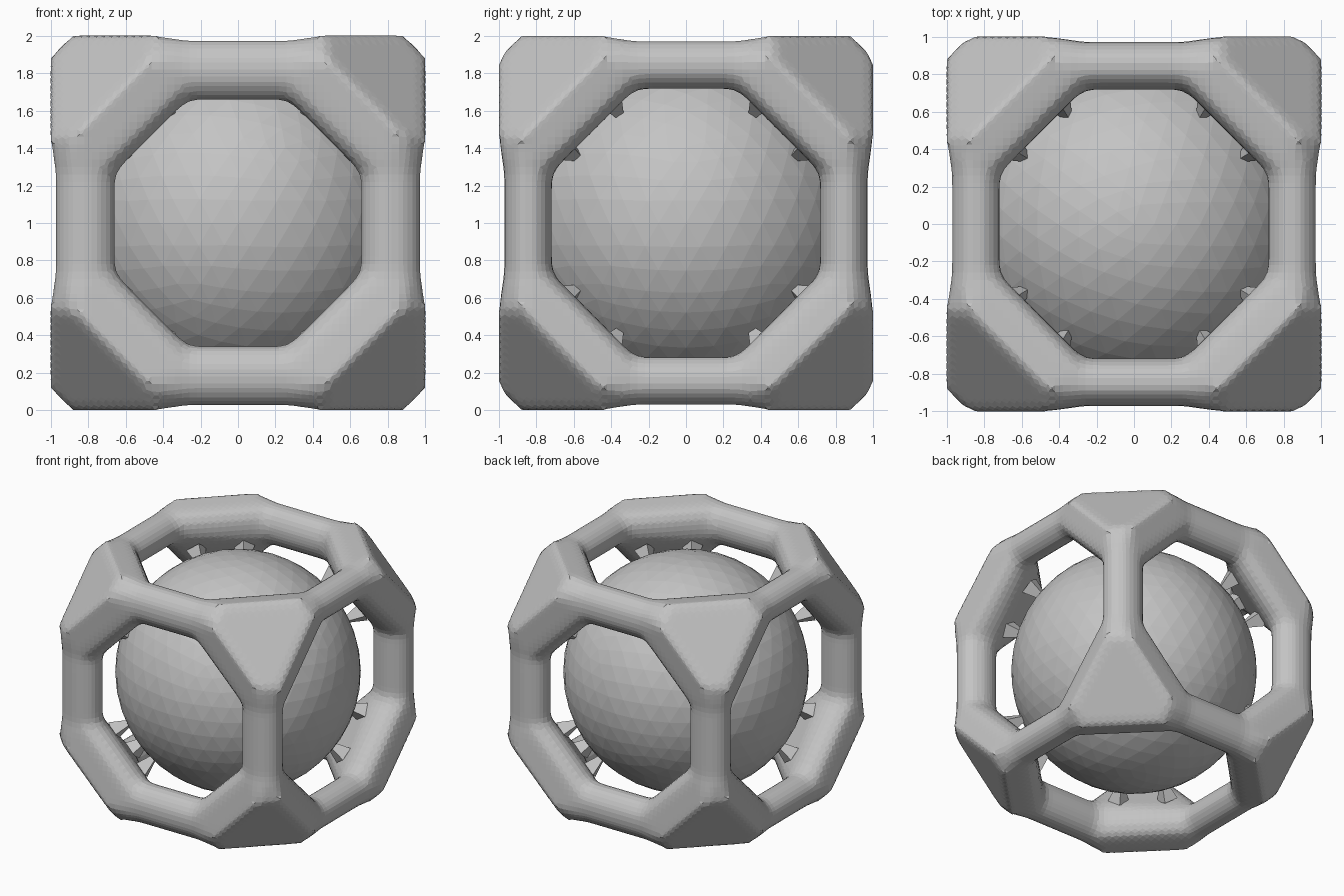
import bpy, bmesh
from math import cos, sin, tau
from itertools import product, permutations
from mathutils import Vector

cube = bpy.data.objects.get("Cube")
if cube:
    bpy.data.objects.remove(cube, do_unlink=True)

CENTRE = Vector((0, 0, 1))
JOINT = 0.27                    # where a bar widens into a corner
OUTER = (0.845, 0.81, 0.845)    # unused axis is replaced per bar
SIDES = 12

grey = bpy.data.materials.new("plain_grey")
grey.use_nodes = True
colour = (0.55, 0.55, 0.55, 1)
grey.diffuse_color = colour
grey.node_tree.nodes["Principled BSDF"].inputs["Base Color"].default_value = colour


def make_object(name, bm):
    bmesh.ops.recalc_face_normals(bm, faces=bm.faces[:])
    mesh = bpy.data.meshes.new(name)
    bm.to_mesh(mesh)
    bm.free()
    mesh.materials.append(grey)
    obj = bpy.data.objects.new(name, mesh)
    obj.location = CENTRE
    bpy.context.collection.objects.link(obj)
    return obj


def bar_ring(axis, signs, along):
    """Oval section of the bar running along an axis; slimmer beside the side holes."""
    points = []
    for i in range(SIDES):
        angle = tau * (i + 0.5) / SIDES
        p = Vector((0, 0, 0))
        p[axis] = along
        for other, wave in zip([a for a in range(3) if a != axis], (cos(angle), sin(angle))):
            slim = axis == 1 or other == 1
            middle, radius = (0.845, 0.132) if slim else (0.815, 0.165)
            p[other] = signs[other] * (middle + radius * wave)
        points.append(p)
    return points


def add_hull(bm, points):
    verts = [bm.verts.new(p) for p in points]
    found = bmesh.ops.convex_hull(bm, input=verts)
    spare = {v for v in found["geom_interior"] + found["geom_unused"]
             if isinstance(v, bmesh.types.BMVert)}
    bmesh.ops.delete(bm, geom=list(spare), context="VERTS")


# Cage: twelve bars and eight cut-off corners, fused into one skin
cage = bmesh.new()
for axis in range(3):
    for pair in product((-1, 1), repeat=2):
        signs = list(pair)
        signs.insert(axis, 0)
        add_hull(cage, bar_ring(axis, signs, -JOINT - 0.02) + bar_ring(axis, signs, JOINT + 0.02))
for signs in product((-1, 1), repeat=3):
    points = [Vector(s * c for s, c in zip(signs, trio))
              for trio in permutations((1.005, 0.88, 0.47))]
    for axis in range(3):
        points += bar_ring(axis, signs, signs[axis] * JOINT)
    add_hull(cage, points)
frame = make_object("cage_frame", cage)
remesh = frame.modifiers.new("Fuse", "REMESH")
remesh.mode = "VOXEL"
remesh.voxel_size = 0.04
soften = frame.modifiers.new("Soften", "SMOOTH")
soften.factor = 0.5
soften.iterations = 3

# Inner ball
ball = bmesh.new()
bmesh.ops.create_icosphere(ball, subdivisions=4, radius=0.91)
make_object("inner_ball", ball)

# Small jagged links between the ball and each corner
links = bmesh.new()
for signs in product((-1, 1), repeat=3):
    for trio in sorted(set(permutations((0.37, 0.6, 0.6)))):
        direction = Vector(s * c for s, c in zip(signs, trio)).normalized()
        turn = direction.to_track_quat("Z", "Y").to_matrix().to_4x4()
        made = bmesh.ops.create_cone(links, cap_ends=True, segments=4,
                                     radius1=0.02, radius2=0.08, depth=0.16, matrix=turn)
        bmesh.ops.translate(links, verts=made["verts"], vec=direction * 0.95)
make_object("corner_links", links)
